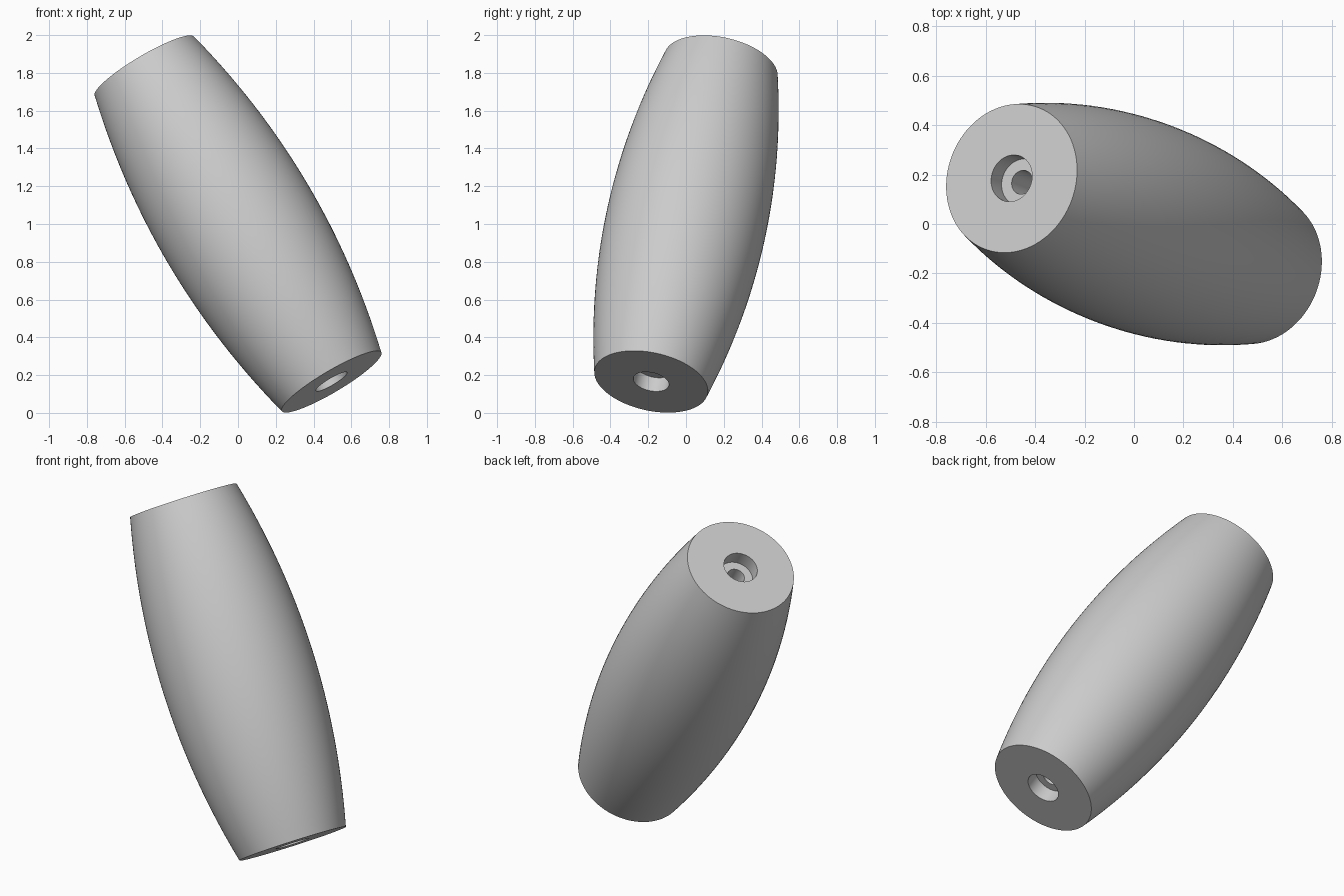
import bpy, bmesh, math
from mathutils import Vector, Matrix

cube = bpy.data.objects.get("Cube")
if cube:
    bpy.data.objects.remove(cube, do_unlink=True)

HALF = 0.988        # half length along the axis
R_END, R_MID = 0.306, 0.425
R_BORE, R_HOLE, BORE_DEPTH = 0.096, 0.049, 0.085
AXIS = Vector((-0.501, 0.187, 0.845))
STEPS, SIDES = 32, 96

# Grey material
grey = bpy.data.materials.new("plain grey")
grey.use_nodes = True
colour = (0.6, 0.6, 0.6, 1)
grey.diffuse_color = colour
grey.node_tree.nodes["Principled BSDF"].inputs["Base Color"].default_value = colour

# Closed profile: bulging outside, flat ends, counterbores and through hole
outer = []
for i in range(STEPS + 1):
    t = 2 * i / STEPS - 1
    outer.append((R_MID - (R_MID - R_END) * t * t, t * HALF))
floor = HALF - BORE_DEPTH
inner = [(R_BORE, HALF), (R_BORE, floor), (R_HOLE, floor),
         (R_HOLE, -floor), (R_BORE, -floor), (R_BORE, -HALF)]
profile = outer + inner

# Revolve the profile
bm = bmesh.new()
verts = [bm.verts.new((r, 0, z)) for r, z in profile]
edges = [bm.edges.new((v, verts[(i + 1) % len(verts)])) for i, v in enumerate(verts)]
bmesh.ops.spin(bm, geom=verts + edges, cent=(0, 0, 0), axis=(0, 0, 1),
               angle=math.tau, steps=SIDES, use_merge=True)
bmesh.ops.remove_doubles(bm, verts=bm.verts, dist=1e-5)
bmesh.ops.recalc_face_normals(bm, faces=bm.faces)

# Lean the barrel and lift it onto the ground
lean = AXIS.to_track_quat("Z", "Y").to_matrix().to_4x4()
bm.transform(Matrix.Translation((0, 0, 1)) @ lean)

mesh = bpy.data.meshes.new("barrel_grip")
bm.to_mesh(mesh)
bm.free()
mesh.materials.append(grey)
grip = bpy.data.objects.new("barrel_grip", mesh)
bpy.context.collection.objects.link(grip)

bpy.ops.object.select_all(action="DESELECT")
grip.select_set(True)
bpy.context.view_layer.objects.active = grip
bpy.ops.object.shade_smooth_by_angle(angle=math.radians(30))
